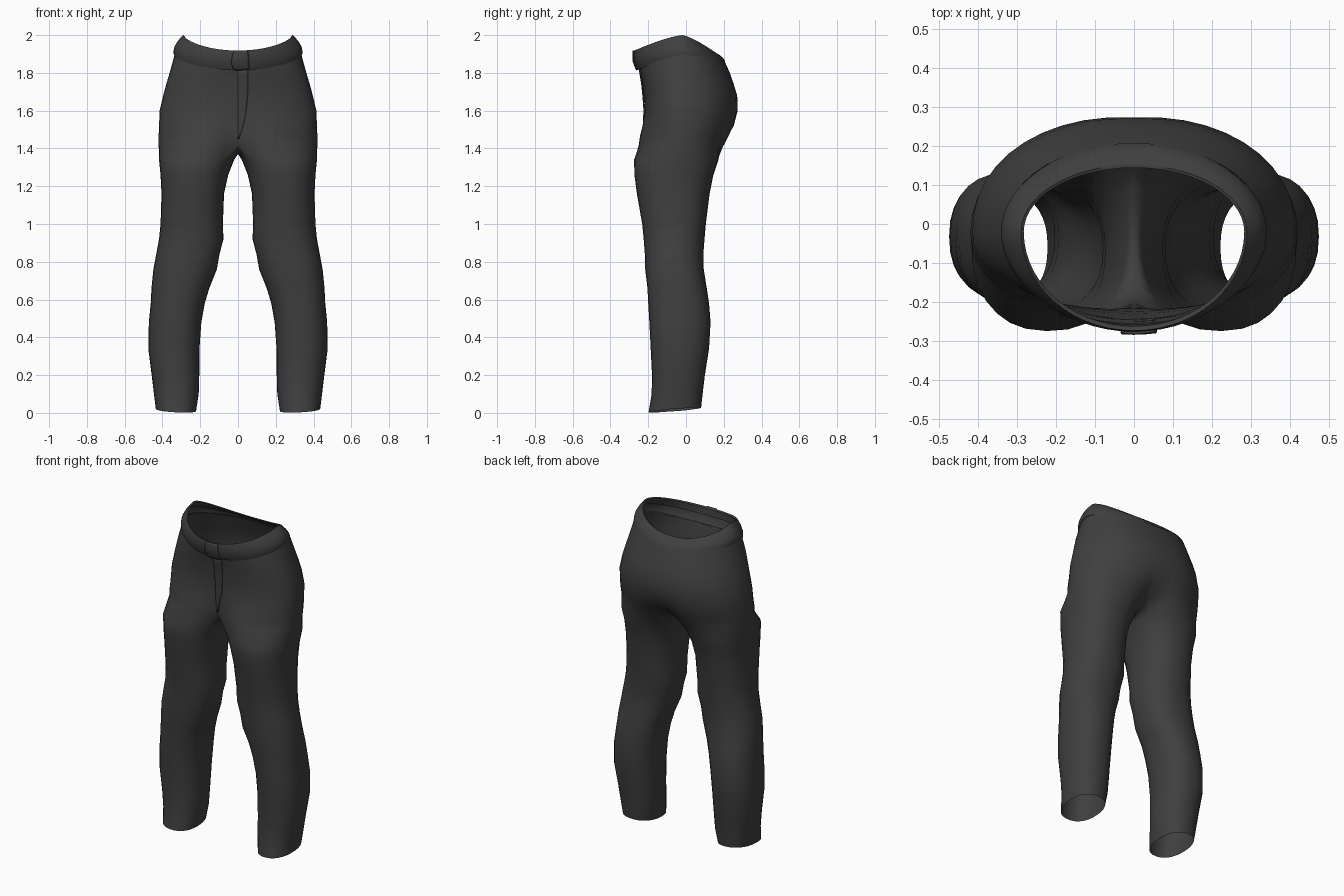
import bpy, bmesh, math

cube = bpy.data.objects.get("Cube")
if cube:
    bpy.data.objects.remove(cube, do_unlink=True)

cloth = bpy.data.materials.new("charcoal cloth")
cloth.use_nodes = True
cloth.diffuse_color = (0.05, 0.05, 0.05, 1)
cloth.node_tree.nodes["Principled BSDF"].inputs["Base Color"].default_value = cloth.diffuse_color

OUTER, INNER = 22, 8          # segments on the outside of a leg and along the inseam
SPREAD = math.radians(50)     # how far the outer arc wraps toward the inseam
MID_Y = -0.02
HALF = math.pi / 2

# Hip rings: z, half width, front y, back y, front centre dip, back centre dip
HIPS = [
    (1.80, .362, -.240, .232, 0, 0),
    (1.74, .380, -.230, .255, 0, .002),
    (1.68, .396, -.224, .274, 0, .003),
    (1.60, .415, -.222, .278, .005, .004),
    (1.52, .418, -.242, .262, .030, .015),
    (1.47, .420, -.258, .242, .055, .040),
    (1.42, .420, -.268, .220, .075, .080),
]
# Leg rings: z, inner x, outer x, front y, back y
LEGS = [
    (1.34, .020, .418, -.275, .172),
    (1.26, .052, .410, -.273, .145),
    (1.16, .074, .405, -.260, .125),
    (1.00, .080, .410, -.232, .105),
    (.92, .077, .418, -.224, .098),
    (.84, .098, .433, -.218, .092),
    (.76, .112, .448, -.216, .094),
    (.66, .152, .458, -.204, .110),
    (.58, .176, .462, -.200, .122),
    (.48, .194, .472, -.194, .130),
    (.34, .204, .475, -.187, .122),
    (.20, .205, .457, -.180, .100),
    (.10, .208, .445, -.182, .088),
    (.015, .222, .435, -.198, .080),
]


def power(v, e):
    return math.copysign(abs(v) ** e, v)


def arc(a, width, front, back, e=.92):
    """Point on an oval with separate front and back depths."""
    s = math.sin(a)
    depth = back - MID_Y if s > 0 else MID_Y - front
    return width * power(math.cos(a), e), MID_Y + depth * power(s, e)


def hip_point(a, row):
    z, width, front, back, dip_front, dip_back = row
    x, y = arc(a, width, front, back)
    fade = max(0, 1 - abs(x) / .2) ** 2
    y += fade * (dip_front if a < 0 else -dip_back)
    return x, y, z


def leg_point(a, row):
    z, x0, x1, front, back = row
    x = (x0 + x1) / 2 + (x1 - x0) / 2 * power(math.cos(a), .88)
    y = (front + back) / 2 + (back - front) / 2 * power(math.sin(a), .88)
    if z < .05:                               # the hem rises to the back and outside
        z += .012 * math.sin(a) + .006 * math.cos(a)
    return x, y, z


def seam_z(a):
    s = math.sin(a)
    return 1.898 - (.038 if s > 0 else .083) * abs(s) ** 1.3


def rim_z(a):
    s = math.sin(a)
    return 2.0 - (.09 if s > 0 else .082) * abs(s) ** 1.35


def band_point(a, v, out=0):
    """Point on the waistband, v = 0 at the seam and 1 at the rim."""
    bulge = .010 * math.sin(math.pi * min(1, v)) + out
    width = .340 - .050 * v ** 1.5 + bulge
    x, y = arc(a, width, -.256 - .018 * v - bulge, .208 - .056 * v + bulge, 1)
    return x, y, seam_z(a) + (rim_z(a) - seam_z(a)) * v


def bridge(bm, upper, lower, closed=False):
    n = len(upper)
    for i in range(n if closed else n - 1):
        j = (i + 1) % n
        bm.faces.new((upper[i], lower[i], lower[j], upper[j]))


def finish(bm, name, mirror=False, thickness=0):
    bmesh.ops.recalc_face_normals(bm, faces=bm.faces)
    mesh = bpy.data.meshes.new(name)
    bm.to_mesh(mesh)
    bm.free()
    mesh.materials.append(cloth)
    obj = bpy.data.objects.new(name, mesh)
    bpy.context.collection.objects.link(obj)
    if mirror:
        mod = obj.modifiers.new("mirror", "MIRROR")
        mod.merge_threshold = .0005
    if thickness:
        mod = obj.modifiers.new("thickness", "SOLIDIFY")
        mod.thickness = thickness
        mod.offset = 0
    bpy.ops.object.select_all(action="DESELECT")
    obj.select_set(True)
    bpy.context.view_layer.objects.active = obj
    bpy.ops.object.shade_smooth_by_angle(angle=math.radians(50))
    return obj


def sheet(name, rows, closed=False, thickness=0):
    bm = bmesh.new()
    rings = [[bm.verts.new(p) for p in row] for row in rows]
    for upper, lower in zip(rings, rings[1:]):
        bridge(bm, upper, lower, closed)
    return finish(bm, name, thickness=thickness)


# Hips and legs: one half, mirrored
bm = bmesh.new()
hip_angles = [-HALF + math.pi * i / OUTER for i in range(OUTER + 1)]
top = [(*arc(a, .333, -.246, .202), seam_z(a) + .008) for a in hip_angles]
ring = [bm.verts.new(p) for p in top]
for row in HIPS:
    below = [bm.verts.new(hip_point(a, row)) for a in hip_angles]
    bridge(bm, ring, below)
    ring = below

# Crotch curve from back centre to front centre closes the first leg ring
back, front = ring[-1].co, ring[0].co
for i in range(1, INNER):
    t = i / INNER
    p = back.lerp(front, t)
    ring.append(bm.verts.new((0, p.y, p.z - .05 * math.sin(math.pi * t))))

reach = HALF + SPREAD
leg_angles = [-reach + 2 * reach * i / OUTER for i in range(OUTER + 1)]
leg_angles += [reach + (2 * math.pi - 2 * reach) * i / INNER for i in range(1, INNER)]
for row in LEGS:
    below = [bm.verts.new(leg_point(a, row)) for a in leg_angles]
    bridge(bm, ring, below, closed=True)
    ring = below
finish(bm, "trouser_body", mirror=True)

# Waistband with a lip folded inside the rim
turn = [2 * math.pi * i / 56 for i in range(56)]
band = [[band_point(a, v) for a in turn] for v in (0, .15, .4, .7, .9, 1)]
band.insert(0, [band_point(a, .03, -.012) for a in turn])
band.append([band_point(a, .95, -.012) for a in turn])
band.append([band_point(a, .55, -.018) for a in turn])
sheet("waistband", band, closed=True)

# Overlapping closing tab at the front of the waistband
tab = []
for i in range(9):
    v = i / 8
    start = -.032 + .014 * abs(2 * v - 1) ** 3
    xs = [start + (.055 - start) * k / 6 for k in range(7)]
    tab.append([band_point(-HALF + x / .32, v, .005) for x in xs])
sheet("waistband_tab", tab, thickness=.006)


# Fly flap following the front of the hips, tapering downward
def front_y(x, z):
    for hi, lo in zip(HIPS, HIPS[1:]):
        if z >= lo[0]:
            t = (hi[0] - z) / (hi[0] - lo[0])
            row = [p + (q - p) * t for p, q in zip(hi, lo)]
            a = -math.acos(min(1, (x / row[1]) ** (1 / .92)))
            return hip_point(a, row)[1]
    return HIPS[-1][2]


fly = []
for i in range(13):
    t = i / 12
    z = 1.82 - .37 * t
    width = .05 * (1 - t ** 3) + .004
    fly.append([(width * k / 4, front_y(width * k / 4, z) - .004, z) for k in range(5)])
sheet("fly_flap", fly, thickness=.006)
